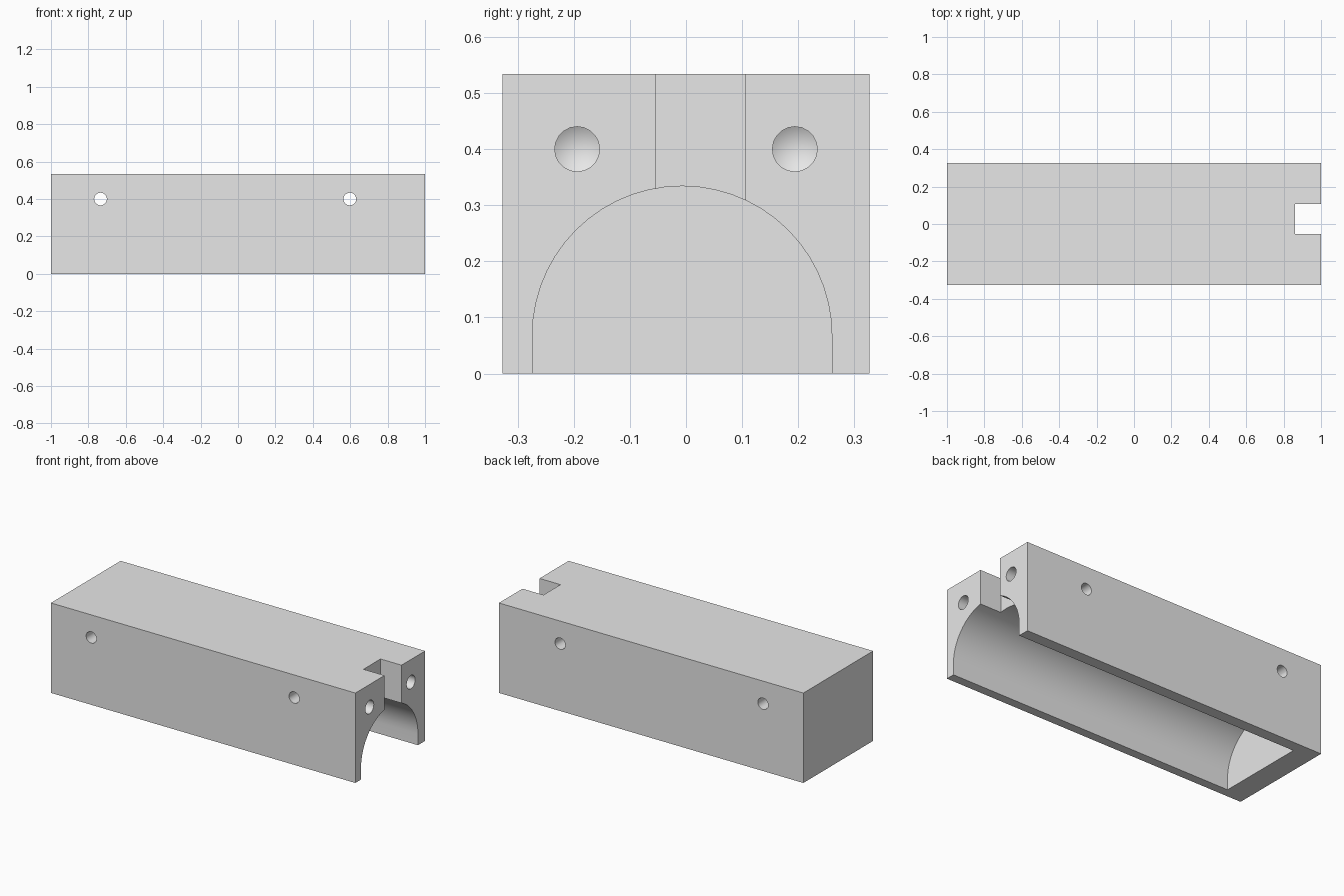
import bpy, bmesh, math
from mathutils import Matrix, Vector

cube = bpy.data.objects.get("Cube")
if cube:
    bpy.data.objects.remove(cube, do_unlink=True)

LENGTH, WIDTH, HEIGHT = 2.0, 0.654, 0.534
HOLE_Z = 0.4

grey = bpy.data.materials.new("plain grey")
grey.use_nodes = True
grey.diffuse_color = (0.8, 0.8, 0.8, 1)
grey.node_tree.nodes["Principled BSDF"].inputs["Base Color"].default_value = (0.8, 0.8, 0.8, 1)


def finish(name, bm):
    bmesh.ops.recalc_face_normals(bm, faces=bm.faces)
    mesh = bpy.data.meshes.new(name)
    bm.to_mesh(mesh)
    bm.free()
    mesh.materials.append(grey)
    obj = bpy.data.objects.new(name, mesh)
    bpy.context.collection.objects.link(obj)
    return obj


def prism(name, outline, x0, x1):
    """Extrude a (y, z) outline from x0 to x1."""
    bm = bmesh.new()
    face = bm.faces.new([bm.verts.new((x0, y, z)) for y, z in outline])
    ext = bmesh.ops.extrude_face_region(bm, geom=[face])["geom"]
    verts = [v for v in ext if isinstance(v, bmesh.types.BMVert)]
    bmesh.ops.translate(bm, verts=verts, vec=(x1 - x0, 0, 0))
    return finish(name, bm)


def rectangle(y0, y1, z0, z1):
    return [(y0, z0), (y1, z0), (y1, z1), (y0, z1)]


def drill(name, centre, radius, depth, axis, angle, tip=0):
    """A cylinder, with a pointed far end when tip is given."""
    bm = bmesh.new()
    bmesh.ops.create_cone(bm, cap_ends=True, segments=20,
                          radius1=radius, radius2=radius, depth=depth)
    if tip:
        cap = max(bm.faces, key=lambda f: f.calc_center_median().z)
        point = bmesh.ops.poke(bm, faces=[cap])["verts"][0]
        point.co.z = depth / 2 + tip
    bm.transform(Matrix.Translation(Vector(centre)) @ Matrix.Rotation(angle, 4, axis))
    return finish(name, bm)


# Solid block
block = prism("housing_block", rectangle(-WIDTH / 2, WIDTH / 2, 0, HEIGHT),
              -LENGTH / 2, LENGTH / 2)

# Arched channel, open underneath and at the right end
R, CY, CZ, STEPS = 0.267, -0.007, 0.067, 28
arch = [(CY + R * math.cos(math.pi * i / STEPS), CZ + R * math.sin(math.pi * i / STEPS))
        for i in range(STEPS + 1)]
channel = prism("channel_cutter", [(CY + R, -0.1)] + arch + [(CY - R, -0.1)], -0.867, 1.1)

# Slot down through the roof at the open end
slot = prism("slot_cutter", rectangle(-0.054, 0.106, 0.2, 0.7), 0.862, 1.1)
cutters = [channel, slot]

# Cross holes from front to back
for x in (-0.735, 0.598):
    cutters.append(drill("cross_hole_cutter", (x, 0, HOLE_Z), 0.034, 1, 'X', math.pi / 2))

# Blind screw holes in the open end, with pointed bottoms
DEPTH = 0.2
for y in (-0.194, 0.194):
    cutters.append(drill("screw_hole_cutter", (1.05 - (DEPTH + 0.05) / 2, y, HOLE_Z),
                         0.04, DEPTH + 0.05, 'Y', -math.pi / 2, tip=0.024))

# Cut the block and drop the cutters
bpy.context.view_layer.objects.active = block
for cutter in cutters:
    mod = block.modifiers.new("cut", 'BOOLEAN')
    mod.operation = 'DIFFERENCE'
    mod.solver = 'EXACT'
    mod.object = cutter
    bpy.ops.object.modifier_apply(modifier=mod.name)
    bpy.data.objects.remove(cutter, do_unlink=True)

# Smooth the round walls, keep edges sharp
bpy.ops.object.select_all(action='DESELECT')
block.select_set(True)
bpy.ops.object.shade_smooth_by_angle(angle=math.radians(25))
